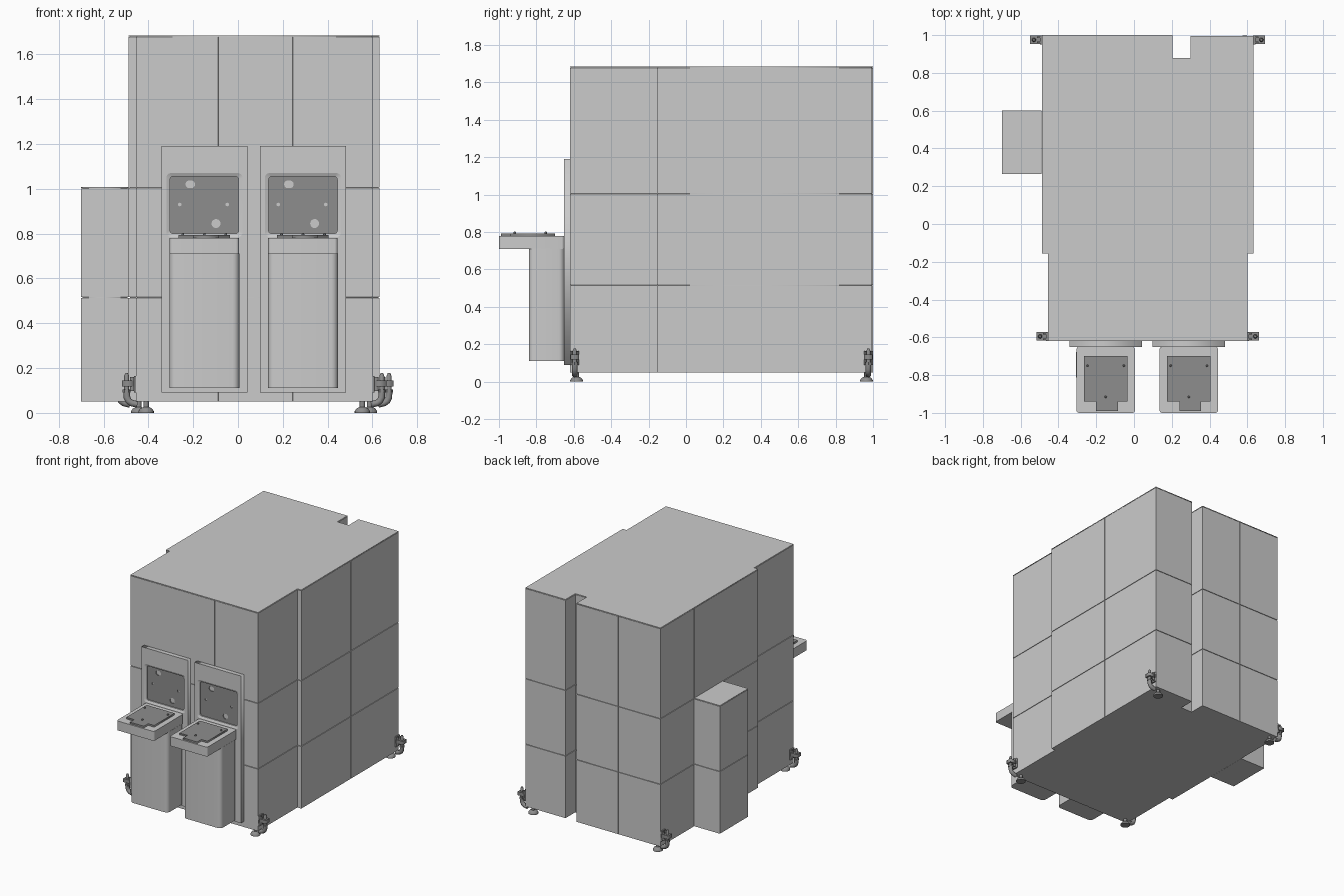
import bpy, bmesh, math
from mathutils import Vector

if "Cube" in bpy.data.objects:
    bpy.data.objects.remove(bpy.data.objects["Cube"])

dark = bpy.data.materials.new("dark_grey")
dark.diffuse_color = (0.27, 0.27, 0.27, 1)
dark.use_nodes = True
dark.node_tree.nodes["Principled BSDF"].inputs["Base Color"].default_value = dark.diffuse_color
GAP = 0.004


def rrect(x0, x1, y0, y1, r=0.0, n=5):
    """Rectangle outline with rounded corners."""
    if r == 0:
        return [(x0, y0), (x1, y0), (x1, y1), (x0, y1)]
    pts = []
    for k, (cx, cy) in enumerate([(x1 - r, y1 - r), (x0 + r, y1 - r), (x0 + r, y0 + r), (x1 - r, y0 + r)]):
        for i in range(n + 1):
            a = (k + i / n) * math.pi / 2
            pts.append((cx + r * math.cos(a), cy + r * math.sin(a)))
    return pts


def circle(cx, cy, r, n=20):
    return [(cx + r * math.cos(2 * math.pi * i / n), cy + r * math.sin(2 * math.pi * i / n)) for i in range(n)]


def finish(name, bm, mat=None, smooth=False):
    bmesh.ops.remove_doubles(bm, verts=bm.verts, dist=1e-5)
    bmesh.ops.recalc_face_normals(bm, faces=bm.faces)
    me = bpy.data.meshes.new(name)
    bm.to_mesh(me)
    bm.free()
    ob = bpy.data.objects.new(name, me)
    bpy.context.collection.objects.link(ob)
    if mat:
        me.materials.append(mat)
    if smooth:
        bpy.ops.object.select_all(action='DESELECT')
        ob.select_set(True)
        bpy.context.view_layer.objects.active = ob
        bpy.ops.object.shade_smooth_by_angle(angle=math.radians(35))
    return ob


def slab(name, loops, lo, hi, upright=False, mat=None, smooth=False):
    """Extrude outlines (first outer, rest holes) from lo to hi along z, or along y when upright."""
    cu = bpy.data.curves.new(name + "_outline", 'CURVE')
    cu.dimensions, cu.fill_mode = '2D', 'BOTH'
    cu.extrude = (hi - lo) / 2
    for pts in loops:
        sp = cu.splines.new('POLY')
        sp.points.add(len(pts) - 1)
        for p, (x, y) in zip(sp.points, pts):
            p.co = (x, y, 0, 1)
        sp.use_cyclic_u = True
    tmp = bpy.data.objects.new(name + "_tmp", cu)
    bm = bmesh.new()
    me = tmp.to_mesh()
    bm.from_mesh(me)
    tmp.to_mesh_clear()
    bpy.data.objects.remove(tmp)
    mid = (lo + hi) / 2
    for v in bm.verts:
        x, y, z = v.co
        v.co = (x, mid - z, y) if upright else (x, y, z + mid)
    return finish(name, bm, mat, smooth)


def inset(pts, d):
    """Move a counter-clockwise right-angled outline inwards."""
    out, n = [], len(pts)
    for i in range(n):
        a, b, c = (Vector(pts[(i + k) % n]) for k in (-1, 0, 1))
        e, f = (b - a).normalized(), (c - b).normalized()
        out.append(tuple(b + d * (Vector((-e.y, e.x)) + Vector((-f.y, f.x)))))
    return out


def panelled(name, pts, z0, z1, z_seams, seams):
    """Cabinet: inner core, top sheet, and wall panels with narrow gaps. seams: edge -> coordinates."""
    slab(name + "_core", [inset(pts, 0.005)], z0, z1 - 0.002)
    slab(name + "_top", [pts], z1 - 0.005, z1)
    inner, n = inset(pts, 0.01), len(pts)
    zs = [z0] + z_seams + [z1 - 0.005]
    bm = bmesh.new()
    for i in range(n):
        a, b = Vector(pts[i]), Vector(pts[(i + 1) % n])
        c, d = Vector(inner[i]), Vector(inner[(i + 1) % n])
        ax = 0 if abs(b.x - a.x) > abs(b.y - a.y) else 1
        ts = [0] + [(s - a[ax]) / (b[ax] - a[ax]) for s in seams.get(i, [])] + [1]
        h = GAP / 2 / (b - a).length
        for t0, t1 in zip(ts, ts[1:]):
            t0, t1 = t0 + (h if t0 > 0 else 0), t1 - (h if t1 < 1 else 0)
            ring = [a.lerp(b, t0), a.lerp(b, t1), c.lerp(d, t1), c.lerp(d, t0)]
            for k in range(len(zs) - 1):
                lo = zs[k] + (GAP / 2 if k else 0)
                hi = zs[k + 1] - GAP / 2
                vb = [bm.verts.new((*p, lo)) for p in ring]
                vt = [bm.verts.new((*p, hi)) for p in ring]
                bm.faces.new(vb)
                bm.faces.new(vt)
                for j in range(4):
                    m = (j + 1) % 4
                    bm.faces.new((vb[j], vb[m], vt[m], vt[j]))
    bmesh.ops.recalc_face_normals(bm, faces=bm.faces)
    me = bpy.data.meshes.new(name + "_panels")
    bm.to_mesh(me)
    bm.free()
    bpy.context.collection.objects.link(bpy.data.objects.new(name + "_panels", me))


def loft(name, rings, mat=None, caps=True):
    """Skin a stack of equal-length 3D rings."""
    bm = bmesh.new()
    vs = [[bm.verts.new(p) for p in r] for r in rings]
    n = len(vs[0])
    for r, s in zip(vs, vs[1:]):
        for i in range(n):
            bm.faces.new((r[i], r[(i + 1) % n], s[(i + 1) % n], s[i]))
    if caps:
        bm.faces.new(vs[0])
        bm.faces.new(vs[-1])
    return finish(name, bm, mat, True)


def turned(name, x, y, profile, mat=None, n=20):
    """Lathe a (radius, z) profile about a vertical axis."""
    return loft(name, [[(px, py, z) for px, py in circle(x, y, r, n)] for r, z in profile], mat)


# Main cabinet and side cabinet
footprint = [(-0.455, -0.62), (0.60, -0.62), (0.60, -0.155), (0.632, -0.155), (0.632, 0.995), (0.30, 0.995),
             (0.30, 0.88), (0.205, 0.88), (0.205, 1.0), (-0.488, 1.0), (-0.488, -0.155), (-0.455, -0.155)]
panelled("cabinet", footprint, 0.05, 1.685, [0.515, 1.005],
         {0: [-0.087, 0.243], 3: [0.43], 8: [-0.14], 9: [0.60, 0.265]})
panelled("side_cabinet", rrect(-0.70, -0.489, 0.265, 0.60), 0.05, 1.008, [0.515], {})

# Two loading stations on the front
for side, c in (("left", -0.15), ("right", 0.29)):
    def rr(x0, x1, y0, y1, r=0.0):
        return rrect(c + x0, c + x1, y0, y1, r)
    opening = rr(-0.17, 0.17, 0.785, 1.07, 0.02)
    window = rr(-0.153, 0.153, 0.80, 1.055, 0.014)
    slab(side + "_back_panel", [rr(-0.192, 0.192, 0.09, 1.19), opening], -0.652, -0.618, True)
    loft(side + "_window_bezel", [[(x, -0.652, z) for x, z in opening],
                                  [(x, -0.645, z) for x, z in window],
                                  [(x, -0.63, z) for x, z in window]], caps=False)
    # Dark door with two ports and two pin holes
    holes = [rr(-0.084, -0.042, 1.003, 1.037, 0.016), circle(c + 0.052, 0.845, 0.02),
             circle(c - 0.11, 0.93, 0.008), circle(c + 0.102, 0.93, 0.008)]
    slab(side + "_door", [window] + holes, -0.636, -0.63, True, dark)
    slab(side + "_door_backing", [opening], -0.63, -0.622, True)
    # Pedestal and shelf
    slab(side + "_pedestal", [rr(-0.156, 0.156, -0.84, -0.65, 0.03)], 0.11, 0.712, smooth=True)
    slab(side + "_shelf", [rr(-0.155, 0.155, -1.0, -0.65, 0.015)], 0.71, 0.78, smooth=True)
    # Stepped tray plate with three locating pins
    tee = [(-0.05, -0.99), (0.065, -0.99), (0.065, -0.94), (0.115, -0.94), (0.115, -0.70), (-0.115, -0.70),
           (-0.115, -0.94), (-0.05, -0.94)]
    slab(side + "_tray_plate", [[(c + x, y) for x, y in tee]], 0.778, 0.793, mat=dark)
    for i, (x, y) in enumerate([(-0.096, -0.75), (0.096, -0.75), (0.0, -0.915)]):
        turned(f"{side}_pin_{i}", c + x, y, [(0.006, 0.79), (0.006, 0.799), (0.003, 0.803)], dark, 12)

# Levelling feet with outrigger brackets at the four corners
for end, y, xs in (("front", -0.595, (-0.455, 0.60)), ("rear", 0.975, (-0.488, 0.632))):
    for side, s, face in (("left", -1, xs[0]), ("right", 1, xs[1])):
        name = f"{end}_{side}_"
        yf = y + (0.01 if y < 0 else -0.01)

        def bx(d0, d1, y0, y1):
            u, v = sorted((face + s * d0, face + s * d1))
            return rrect(u, v, y0, y1)
        turned(name + "foot", face - s * 0.045, yf,
               [(0.034, 0.0), (0.034, 0.008), (0.026, 0.02), (0.012, 0.026), (0.012, 0.052)], dark)
        slab(name + "bracket_plate", [bx(-0.002, 0.01, y - 0.024, y + 0.024)], 0.09, 0.165, mat=dark)
        slab(name + "bracket_arm", [bx(0.008, 0.062, y - 0.023, y + 0.023)], 0.118, 0.145, mat=dark)
        for k, dy in enumerate((-0.014, 0.014)):
            slab(f"{name}rib_{k}", [bx(0.008, 0.026, y + dy - 0.004, y + dy + 0.004)], 0.098, 0.16, mat=dark)
        turned(name + "bolt", face + s * 0.042, y,
               [(0.011, 0.085), (0.011, 0.165), (0.006, 0.177)], dark, 14)
        turned(name + "nut", face + s * 0.042, y, [(0.018, 0.09), (0.018, 0.104)], dark, 6)
        # Curved hook below the bolt
        path = [(0.042, 0.09), (0.041, 0.07), (0.034, 0.054), (0.02, 0.044), (-0.006, 0.038)]
        rings = []
        for i, (d, z) in enumerate(path):
            a = i / (len(path) - 1) * math.radians(80)
            rings.append([(face + s * (d + u * math.cos(a)), y + w, z - u * math.sin(a))
                          for u, w in circle(0, 0, 0.015, 12)])
        loft(name + "hook", rings, dark)
